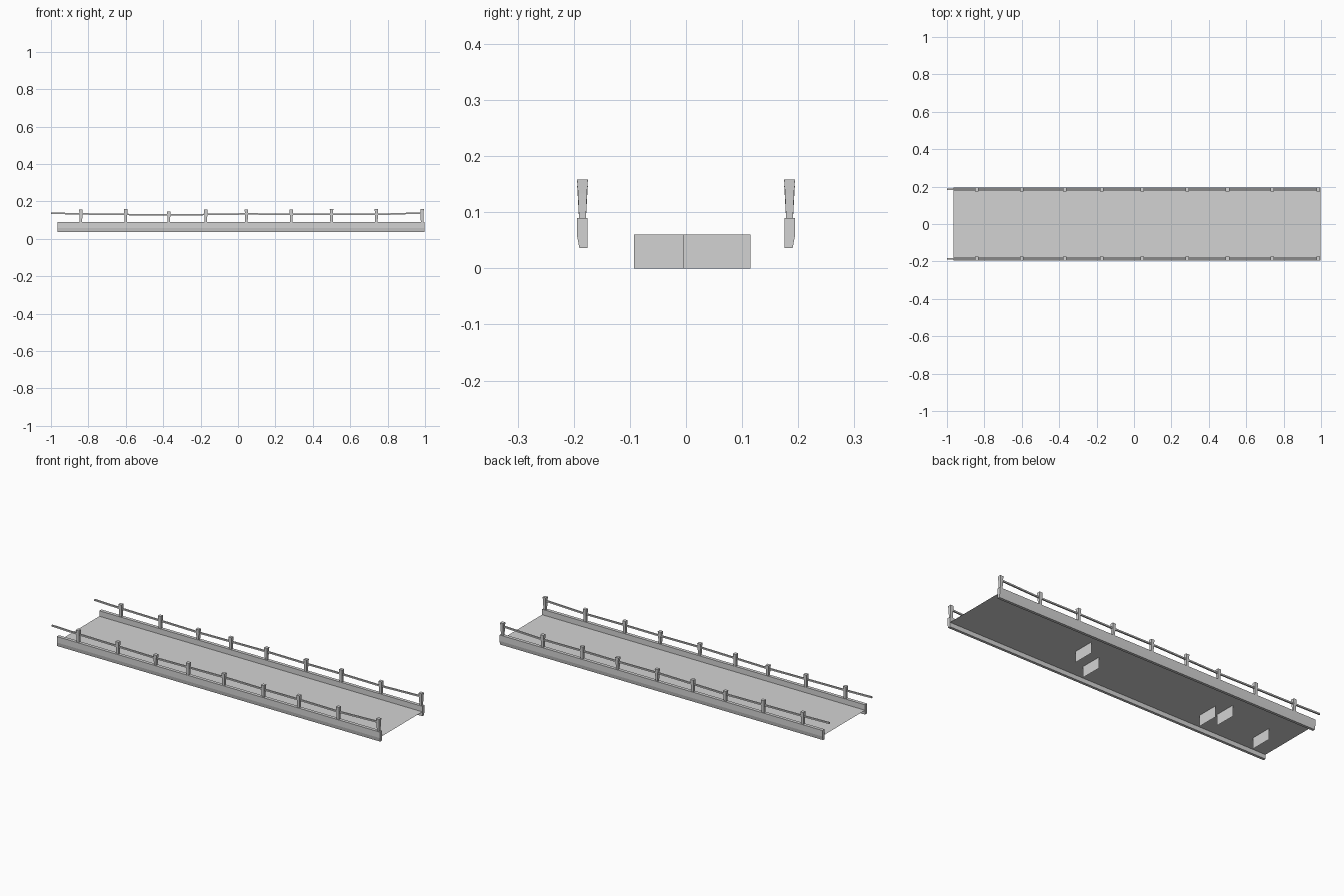
import bpy, bmesh, math
from mathutils import Vector

if "Cube" in bpy.data.objects:
    bpy.data.objects.remove(bpy.data.objects["Cube"])

grey = bpy.data.materials.new("plain grey")
grey.diffuse_color = (0.65, 0.65, 0.65, 1)
grey.use_nodes = True
grey.node_tree.nodes["Principled BSDF"].inputs["Base Color"].default_value = grey.diffuse_color


def finish(name, bm):
    bmesh.ops.recalc_face_normals(bm, faces=bm.faces)
    me = bpy.data.meshes.new(name)
    bm.to_mesh(me)
    bm.free()
    me.materials.append(grey)
    ob = bpy.data.objects.new(name, me)
    bpy.context.collection.objects.link(ob)
    return ob


def sheet(name, corners):
    bm = bmesh.new()
    bm.faces.new([bm.verts.new(c) for c in corners])
    return finish(name, bm)


def loft(name, rings):
    # Join equal-sized closed rings and cap both ends
    bm = bmesh.new()
    vs = [[bm.verts.new(p) for p in r] for r in rings]
    n = len(vs[0])
    for a, b in zip(vs, vs[1:]):
        for i in range(n):
            j = (i + 1) % n
            bm.faces.new((a[i], a[j], b[j], b[i]))
    bm.faces.new(vs[0][::-1])
    bm.faces.new(vs[-1])
    return finish(name, bm)


def square(x, y, z, hx, hy):
    return [(x - hx, y - hy, z), (x + hx, y - hy, z), (x + hx, y + hy, z), (x - hx, y + hy, z)]


X0, X1 = -0.965, 0.997

# Deck: a single flat sheet between the beams
sheet("deck", [(X0, -0.18, 0.06), (X1, -0.18, 0.06), (X1, 0.18, 0.06), (X0, 0.18, 0.06)])

# Hanging plates under the deck (x, centre y)
for x, y in [(0.36, 0.055), (0.24, -0.033), (-0.484, -0.033), (-0.543, 0.027), (-0.817, -0.033)]:
    sheet("hanging_plate", [(x, y - 0.06, 0), (x, y + 0.06, 0), (x, y + 0.06, 0.06), (x, y - 0.06, 0.06)])

# Posts: x, top height; rail heights at the same places
posts = [(-0.84, 0.157), (-0.6, 0.158), (-0.37, 0.147), (-0.172, 0.156), (0.045, 0.156),
         (0.285, 0.156), (0.5, 0.158), (0.74, 0.158), (0.984, 0.158)]
rail_z = [0.133, 0.130, 0.127, 0.130, 0.133, 0.131, 0.132, 0.130, 0.138]

for side, label in ((-1, "front"), (1, "back")):
    # Side beam with its lower outer edge chamfered
    profile = [(0.1755, 0.036), (0.19, 0.036), (0.194, 0.057), (0.194, 0.09), (0.1755, 0.09)]
    loft(label + "_beam", [[(x, side * y, z) for y, z in profile] for x in (X0, X1)])

    # Posts flaring towards the top
    yc = side * 0.1845
    for x, top in posts:
        loft(label + "_post", [square(x, yc, 0.085, 0.0065, 0.006),
                               square(x, yc, top - 0.025, 0.008, 0.008),
                               square(x, yc, top, 0.0095, 0.0095)])

    # Thin, slightly wavy handrail running through the posts
    path = [(-1.0, 0.137)] + [(p[0], z) for p, z in zip(posts, rail_z)]
    r = 0.004
    loft(label + "_rail", [[(x, yc - r, z - r), (x, yc + r, z - r), (x, yc + r, z + r), (x, yc - r, z + r)]
                           for x, z in path])
